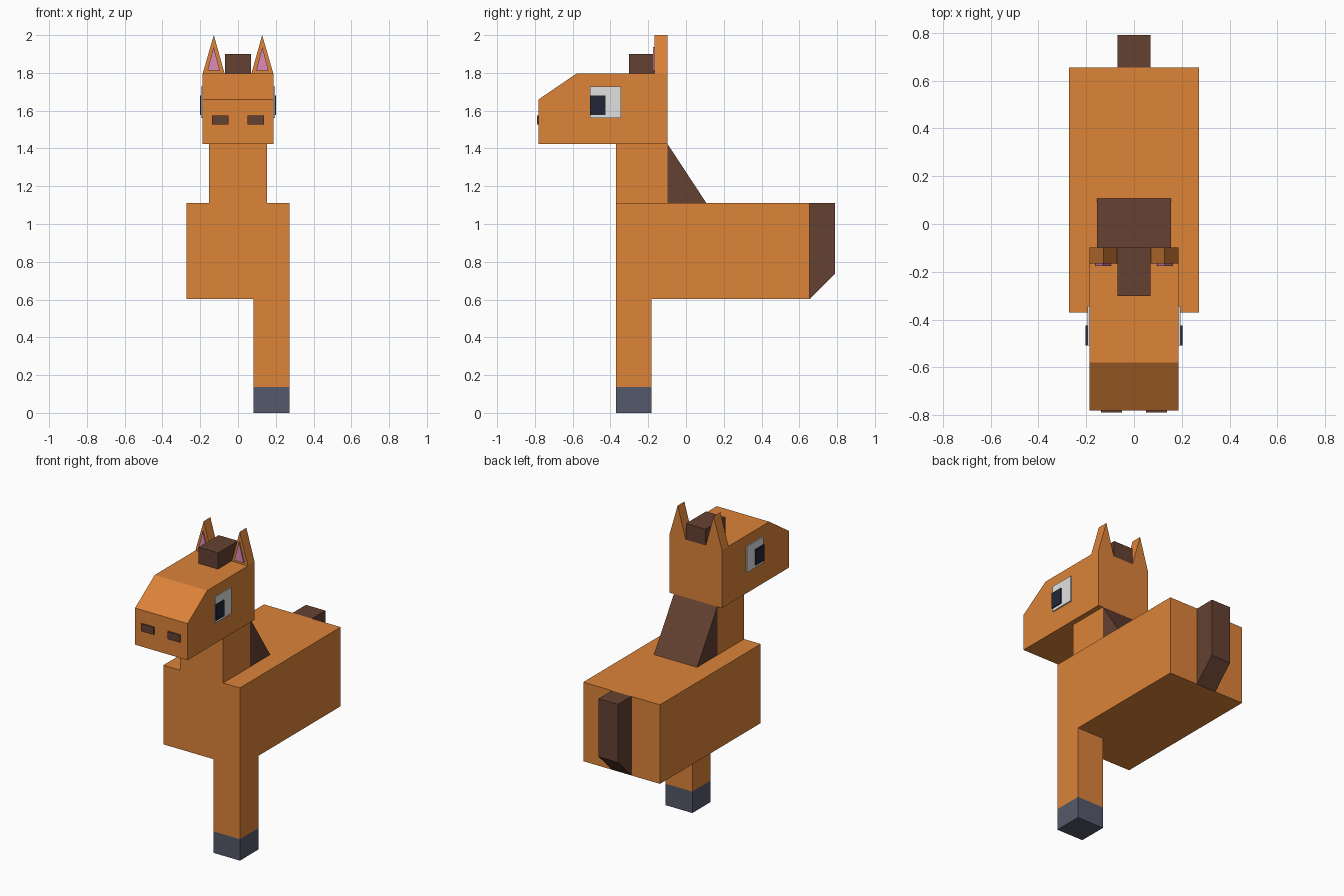
import bpy, bmesh

if "Cube" in bpy.data.objects:
    bpy.data.objects.remove(bpy.data.objects["Cube"])


def material(name, rgb):
    m = bpy.data.materials.new(name)
    lin = [((c / 255 + 0.055) / 1.055) ** 2.4 for c in rgb]
    m.diffuse_color = (*lin, 1)
    m.use_nodes = True
    m.node_tree.nodes["Principled BSDF"].inputs["Base Color"].default_value = m.diffuse_color
    return m


COAT = material("chestnut_coat", (220, 131, 57))
HAIR = material("dark_brown_hair", (101, 65, 50))
HOOF = material("slate_hoof", (85, 90, 107))
WHITE = material("eye_white", (225, 225, 225))
PUPIL = material("pupil_navy", (36, 38, 55))
PINK = material("ear_pink", (222, 139, 182))


def prism(name, outline, axis, lo, hi, mat):
    """Extrude a 2D outline along x (outline is y,z) or along y (outline is x,z)."""
    bm = bmesh.new()
    if axis == "x":
        pts = [(lo, a, b) for a, b in outline]
        move = (hi - lo, 0, 0)
    else:
        pts = [(a, lo, b) for a, b in outline]
        move = (0, hi - lo, 0)
    face = bm.faces.new([bm.verts.new(p) for p in pts])
    ext = bmesh.ops.extrude_face_region(bm, geom=[face])
    verts = [v for v in ext["geom"] if isinstance(v, bmesh.types.BMVert)]
    bmesh.ops.translate(bm, verts=verts, vec=move)
    bmesh.ops.recalc_face_normals(bm, faces=bm.faces)
    mesh = bpy.data.meshes.new(name)
    bm.to_mesh(mesh)
    bm.free()
    mesh.materials.append(mat)
    obj = bpy.data.objects.new(name, mesh)
    bpy.context.collection.objects.link(obj)
    return obj


def box(name, x, y, z, mat):
    outline = [(y[0], z[0]), (y[1], z[0]), (y[1], z[1]), (y[0], z[1])]
    return prism(name, outline, "x", x[0], x[1], mat)


# Body, neck and the single front leg
box("body", (-0.273, 0.273), (-0.37, 0.655), (0.603, 1.112), COAT)
box("neck", (-0.154, 0.154), (-0.37, -0.098), (1.112, 1.424), COAT)
box("front_leg", (0.083, 0.273), (-0.37, -0.183), (0.138, 0.603), COAT)
box("front_hoof", (0.083, 0.273), (-0.37, -0.183), (0, 0.138), HOOF)

# Head with sloped muzzle
prism("head", [(-0.78, 1.424), (-0.098, 1.424), (-0.098, 1.796),
               (-0.58, 1.796), (-0.78, 1.66)], "x", -0.187, 0.187, COAT)

# Mane wedge, forelock and tail
prism("mane", [(-0.098, 1.112), (0.107, 1.112), (-0.098, 1.424)],
      "x", -0.154, 0.154, HAIR)
box("forelock", (-0.069, 0.069), (-0.302, -0.098), (1.796, 1.9), HAIR)
prism("tail", [(0.655, 0.603), (0.79, 0.738), (0.79, 1.112), (0.655, 1.112)],
      "x", -0.069, 0.069, HAIR)

# Paired ears, eyes and nostrils
for s, side in ((-1, "left"), (1, "right")):
    prism(f"ear_{side}", [(s * 0.071, 1.796), (s * 0.187, 1.796), (s * 0.128, 2.0)],
          "y", -0.166, -0.098, COAT)
    prism(f"inner_ear_{side}", [(s * 0.096, 1.812), (s * 0.162, 1.812), (s * 0.129, 1.937)],
          "y", -0.175, -0.166, PINK)
    box(f"eye_{side}", (s * 0.187, s * 0.195), (-0.508, -0.343), (1.56, 1.727), WHITE)
    box(f"pupil_{side}", (s * 0.194, s * 0.202), (-0.509, -0.425), (1.578, 1.68), PUPIL)
    box(f"nostril_{side}", (s * 0.05, s * 0.138), (-0.789, -0.78), (1.527, 1.575), HAIR)
